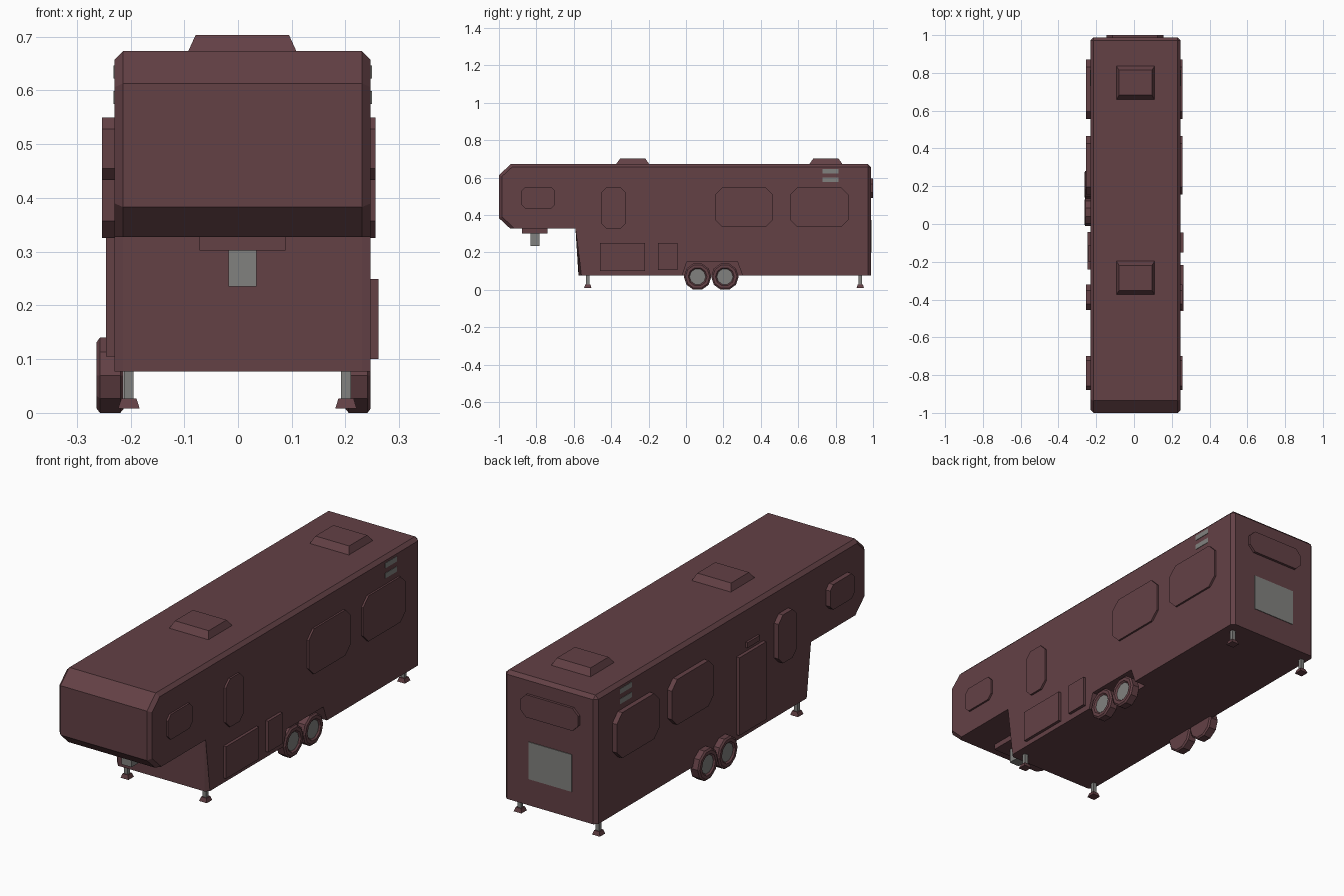
import bpy, bmesh, math
from mathutils import Vector

if "Cube" in bpy.data.objects:
    bpy.data.objects.remove(bpy.data.objects["Cube"], do_unlink=True)


def material(name, rgb):
    m = bpy.data.materials.new(name)
    m.use_nodes = True
    m.diffuse_color = (*rgb, 1)
    m.node_tree.nodes["Principled BSDF"].inputs["Base Color"].default_value = (*rgb, 1)
    return m


MAROON = material("maroon", (0.125, 0.052, 0.06))
GREY = material("grey", (0.22, 0.22, 0.21))
LEFT, RIGHT, MID = 0.247, -0.23, 0.008   # body sides and centre line
REAR, ROOF, FLOOR = 0.988, 0.673, 0.077


def finish(name, bm, *mats):
    bmesh.ops.recalc_face_normals(bm, faces=bm.faces)
    mesh = bpy.data.meshes.new(name)
    bm.to_mesh(mesh)
    bm.free()
    for m in mats:
        mesh.materials.append(m)
    ob = bpy.data.objects.new(name, mesh)
    bpy.context.collection.objects.link(ob)
    return ob


def loft(loops):
    """Closed skin through a list of equally long loops."""
    bm = bmesh.new()
    rings = [[bm.verts.new(p) for p in loop] for loop in loops]
    n = len(rings[0])
    bm.faces.new(rings[0])
    for a, b in zip(rings, rings[1:]):
        for i in range(n):
            j = (i + 1) % n
            bm.faces.new((a[i], a[j], b[j], b[i]))
    bm.faces.new(rings[-1])
    return bm


def side_prism(pts, x0, x1):
    """Extrude a (y, z) outline along x."""
    return loft([[(x, y, z) for y, z in pts] for x in (x0, x1)])


def octagon(a0, a1, z0, z1, c):
    return [(a0 + c, z0), (a1 - c, z0), (a1, z0 + c), (a1, z1 - c),
            (a1 - c, z1), (a0 + c, z1), (a0, z1 - c), (a0, z0 + c)]


def rect(a0, a1, z0, z1):
    return [(a0, z0), (a1, z0), (a1, z1), (a0, z1)]


def frustum(name, x, y, z0, z1, base, top, mat):
    """Tapered block from half sizes at the base and the top."""
    loops = [[(x + sx * h[0], y + sy * h[1], z)
              for sx, sy in ((-1, -1), (1, -1), (1, 1), (-1, 1))]
             for z, h in ((z0, base), (z1, top))]
    return finish(name, loft(loops), mat)


# Body shell with raised nose and chamfered side edges
profile = [(-1, 0.613), (-1, 0.383), (-0.94, 0.327), (-0.575, 0.327),
           (-0.575, FLOOR), (REAR, FLOOR), (REAR, ROOF), (-0.935, ROOF)]
bm = side_prism(profile, RIGHT, LEFT)
chamfer = []
for e in bm.edges:
    a, b = (v.co for v in e.verts)
    along_side = abs(a.x - b.x) < 0.01
    underside = abs(a.z - b.z) < 0.01 and a.z < 0.35
    rear_top = not along_side and min(a.y, a.z) > 0.6
    if (along_side and not underside) or rear_top:
        chamfer.append(e)
bmesh.ops.bevel(bm, geom=chamfer, offset=0.016, segments=1, affect='EDGES')
body = finish("body", bm, MAROON)

# Wheel well cut into the left side
well = finish("wheel_well_cutter", side_prism(
    [(-0.026, 0.06), (0.308, 0.06), (0.275, 0.15), (0.005, 0.15)], 0.187, 0.3), MAROON)
well.hide_render = True
cut = body.modifiers.new("wheel_well", 'BOOLEAN')
cut.operation, cut.solver, cut.object = 'DIFFERENCE', 'EXACT', well
bpy.context.view_layer.objects.active = body
bpy.ops.object.modifier_apply(modifier=cut.name)
bpy.data.objects.remove(well, do_unlink=True)

# Side windows and vent slats on both sides
windows = [("nose_window", -0.88, -0.70, 0.433, 0.55, 0.022),
           ("tall_window", -0.455, -0.32, 0.325, 0.55, 0.032),
           ("middle_window", 0.155, 0.465, 0.335, 0.547, 0.04),
           ("rear_side_window", 0.555, 0.87, 0.335, 0.547, 0.04)]
for side, x, s in (("left", LEFT, 1), ("right", RIGHT, -1)):
    for name, y0, y1, z0, z1, c in windows:
        depth = 0.009 if s > 0 else 0.023
        finish(f"{side}_{name}", side_prism(octagon(y0, y1, z0, z1, c),
               x - s * 0.005, x + s * depth), MAROON)
    for i, z in enumerate((0.575, 0.622)):
        finish(f"{side}_vent_slat_{i}", side_prism(rect(0.73, 0.815, z, z + 0.024),
               x - s * 0.003, x + s * 0.002), GREY)

# Storage hatches on the left, door and lamp on the right
for name, y0, y1, z0 in (("large_hatch", -0.46, -0.218, 0.1), ("small_hatch", -0.15, -0.045, 0.105)):
    finish(name, side_prism(rect(y0, y1, z0, 0.249), LEFT - 0.005, 0.261), MAROON)
finish("door", side_prism(rect(-0.24, -0.042, 0.105, 0.467), RIGHT + 0.005, -0.246), MAROON)
finish("door_lamp", side_prism(rect(-0.2, -0.11, 0.485, 0.51), RIGHT + 0.005, -0.24), MAROON)

# Rear window and rear panel
outline = octagon(-0.145, 0.155, 0.49, 0.595, 0.03)
finish("rear_window", loft([[(x, y, z) for x, z in outline] for y in (0.98, 1.0)]), MAROON)
panel = rect(-0.105, 0.118, 0.2, 0.373)
finish("rear_panel", loft([[(x, y, z) for x, z in panel] for y in (0.985, 0.991)]), GREY)

# Roof hatches
for name, y in (("front_roof_hatch", -0.285), ("rear_roof_hatch", 0.748)):
    frustum(name, MID, y, ROOF - 0.003, 0.703, (0.102, 0.09), (0.087, 0.066), MAROON)

# Tow hitch under the nose
frustum("hitch_plate", MID, -0.808, 0.302, 0.33, (0.08, 0.068), (0.08, 0.068), MAROON)
frustum("hitch_pin", MID, -0.808, 0.235, 0.305, (0.026, 0.024), (0.026, 0.024), GREY)

# Stabiliser legs with flared feet
for end, y in (("front", -0.525), ("rear", 0.932)):
    for side, x in (("left", 0.201), ("right", -0.203)):
        frustum(f"{end}_{side}_leg", x, y, 0.02, FLOOR + 0.004, (0.009, 0.009), (0.009, 0.009), GREY)
        frustum(f"{end}_{side}_foot", x, y, 0.008, 0.027, (0.02, 0.02), (0.014, 0.014), MAROON)


# Ten-sided wheels with grey recessed hubs
def wheel(name, inner, outer, y):
    s = 1 if outer > inner else -1
    radius, n = 0.0735, 10
    steps = [(inner, 0.066), (inner + s * 0.006, radius), (outer - s * 0.006, radius),
             (outer, 0.065), (outer, 0.05), (outer - s * 0.007, 0.043)]
    loops = [[(x, y + r * math.sin(2 * math.pi * (i + 0.5) / n),
               0.07 + r * math.cos(2 * math.pi * (i + 0.5) / n)) for i in range(n)]
             for x, r in steps]
    bm = loft(loops)
    bm.faces.ensure_lookup_table()
    bm.faces[-1].material_index = 1
    finish(name, bm, MAROON, GREY)


for i, y in enumerate((0.062, 0.208)):
    wheel(f"left_wheel_{i}", 0.2, 0.247, y)
    wheel(f"right_wheel_{i}", -0.213, -0.263, y)
